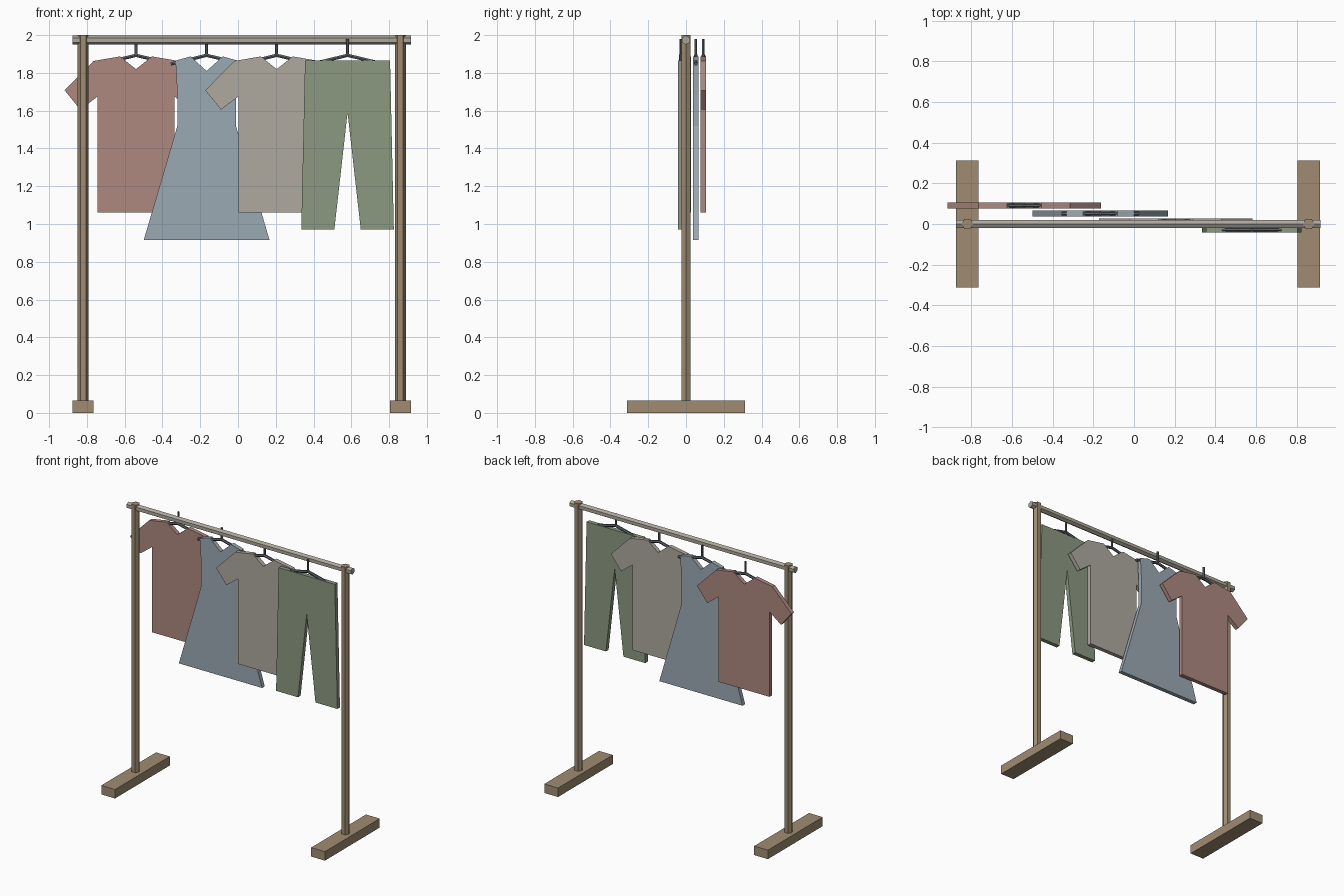
import bpy, bmesh
from mathutils import Vector

cube = bpy.data.objects.get("Cube")
if cube:
    bpy.data.objects.remove(cube, do_unlink=True)


def material(name, rgb):
    m = bpy.data.materials.new(name)
    m.use_nodes = True
    color = (*rgb, 1)
    m.diffuse_color = color
    m.node_tree.nodes["Principled BSDF"].inputs["Base Color"].default_value = color
    return m


wood = material("brown wood", (0.35, 0.265, 0.17))
rail_tan = material("pale rail", (0.42, 0.39, 0.33))
steel = material("dark steel", (0.12, 0.13, 0.15))
red = material("dusty red cloth", (0.42, 0.25, 0.215))
blue = material("dusty blue cloth", (0.33, 0.40, 0.455))
beige = material("beige cloth", (0.43, 0.40, 0.35))
green = material("sage green cloth", (0.26, 0.315, 0.22))


def finish(bm, name, mat):
    bmesh.ops.recalc_face_normals(bm, faces=bm.faces)
    mesh = bpy.data.meshes.new(name)
    bm.to_mesh(mesh)
    bm.free()
    mesh.materials.append(mat)
    obj = bpy.data.objects.new(name, mesh)
    bpy.context.collection.objects.link(obj)
    return obj


def add_rod(bm, start, end, radius):
    """Six-sided rod between two points."""
    a, b = Vector(start), Vector(end)
    axis = b - a
    new = bmesh.ops.create_cone(bm, cap_ends=True, segments=6, radius1=radius,
                                radius2=radius, depth=axis.length)["verts"]
    # Corner edges face sideways on uprights and upward on the rail
    for v in new:
        v.co.x, v.co.y = v.co.y, -v.co.x
    turn = axis.to_track_quat("Z", "Y")
    for v in new:
        v.co = turn @ v.co + (a + b) / 2


def rod(name, start, end, radius, mat, spin=False):
    bm = bmesh.new()
    add_rod(bm, start, end, radius)
    return finish(bm, name, mat)


def box(name, center, size, mat):
    bm = bmesh.new()
    bmesh.ops.create_cube(bm, size=1)
    for v in bm.verts:
        v.co = Vector(center) + v.co * Vector(size)
    return finish(bm, name, mat)


def hexagon_prism(name, start, end, u, w, radius, mat):
    """Six-sided bar with one corner pointing along u."""
    u, w = Vector(u) * radius, Vector(w) * radius
    bm = bmesh.new()
    ring = [u, u * 0.5 + w * 0.866, w * 0.866 - u * 0.5]
    ring += [-p for p in ring]
    face = bm.faces.new([bm.verts.new(Vector(start) + p) for p in ring])
    extend(bm, face, Vector(end) - Vector(start))
    return finish(bm, name, mat)


def extend(bm, face, offset):
    """Extrude a flat face into a closed solid."""
    new = bmesh.ops.extrude_face_region(bm, geom=[face], use_keep_orig=True)["geom"]
    for v in new:
        if isinstance(v, bmesh.types.BMVert):
            v.co += offset


def garment(name, half, x, y, mat, thick=0.03):
    """Flat cloth panel from the right half of a symmetric outline."""
    outline = half + [(-px, pz) for px, pz in reversed(half) if px > 0]
    bm = bmesh.new()
    face = bm.faces.new([bm.verts.new((x + px, y - thick / 2, pz)) for px, pz in outline])
    extend(bm, face, Vector((0, thick, 0)))
    return finish(bm, name, mat)


def hanger(name, x, y):
    """Straight hook stem with two sloping arms."""
    bm = bmesh.new()
    add_rod(bm, (x, y, 1.885), (x, y, 1.98), 0.008)
    for side in (-1, 1):
        add_rod(bm, (x, y, 1.893), (x + side * 0.19, y, 1.847), 0.01)
    return finish(bm, name, steel)


# Frame: feet, posts and top rail
for label, x in (("right", -0.82), ("left", 0.86)):
    box(label + "_foot", (x, 0, 0.0325), (0.11, 0.626, 0.065), wood)
    hexagon_prism(label + "_post", (x, 0, 0.06), (x, 0, 2.0),
                  (1, 0, 0), (0, 1, 0), 0.029, wood)
hexagon_prism("top_rail", (-0.877, 0, 1.974), (0.917, 0, 1.974),
              (0, 0, 1), (0, 1, 0), 0.024, rail_tan)

# Garment outlines, from the centre of the neck or waist outward
shirt = [(0, 1.82), (0.085, 1.887), (0.225, 1.863), (0.378, 1.708),
         (0.295, 1.605), (0.203, 1.675), (0.203, 1.06)]
dress = [(0, 1.81), (0.085, 1.887), (0.165, 1.865), (0.155, 1.68),
         (0.155, 1.52), (0.333, 0.915)]
trousers = [(0.225, 1.866), (0.245, 0.97), (0.07, 0.97), (0, 1.59)]

# Clothes on their hangers, staggered from back to front
for name, half, x, y, mat in (("red_shirt", shirt, -0.54, 0.092, red),
                              ("blue_dress", dress, -0.166, 0.052, blue),
                              ("beige_shirt", shirt, 0.205, 0.012, beige),
                              ("green_trousers", trousers, 0.58, -0.028, green)):
    garment(name, half, x, y, mat)
    hanger(name + "_hanger", x, y)
